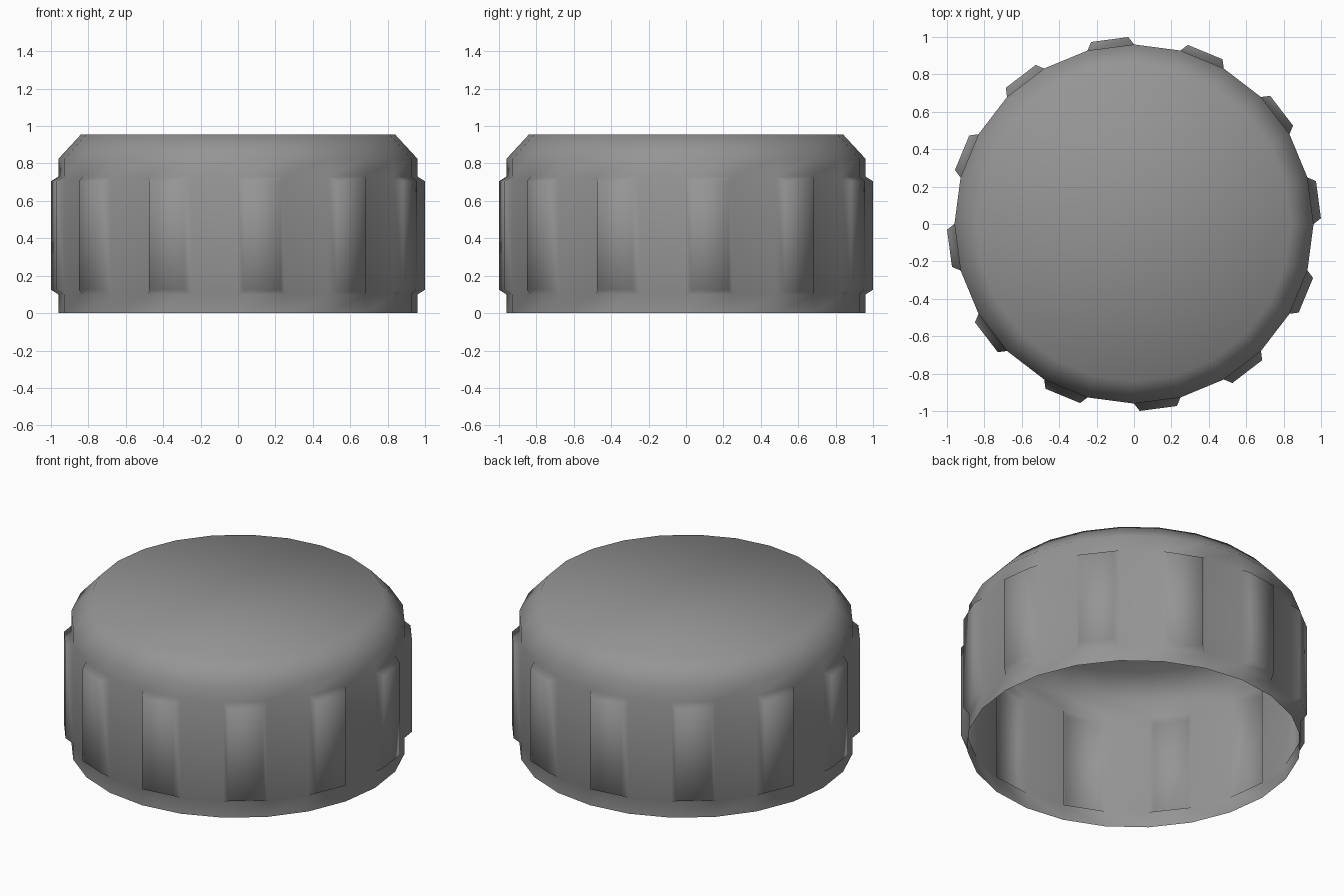
import bpy
import bmesh
from math import cos, sin, tau

old = bpy.data.objects.get("Cube")
if old:
    bpy.data.objects.remove(old, do_unlink=True)

SIDES = 24
# Radius and height of each ring, from the open rim up to the lid
PROFILE = [(0.96, 0), (0.96, 0.10), (0.96, 0.73), (0.96, 0.825), (0.84, 0.955)]
GRIP_BAND = 1

grey = bpy.data.materials.new("grey plastic")
grey.use_nodes = True
colour = (0.3, 0.3, 0.3, 1)
grey.diffuse_color = colour
grey.node_tree.nodes["Principled BSDF"].inputs["Base Color"].default_value = colour

bm = bmesh.new()
rings = [[bm.verts.new((r * cos(tau * i / SIDES), r * sin(tau * i / SIDES), z))
          for i in range(SIDES)] for r, z in PROFILE]

# Thin outer wall and bevelled shoulder, left open at the bottom
grips = []
for band, (low, high) in enumerate(zip(rings, rings[1:])):
    for i in range(SIDES):
        j = (i + 1) % SIDES
        face = bm.faces.new((low[i], low[j], high[j], high[i]))
        if band == GRIP_BAND and i % 2 == 0:
            grips.append(face)

# Flat lid
bm.faces.new(rings[-1])

# Raised grip on every other wall panel
bm.normal_update()
bmesh.ops.inset_individual(bm, faces=grips, thickness=0.025, depth=0.043,
                           use_even_offset=True)
for face in bm.faces:
    face.smooth = True

mesh = bpy.data.meshes.new("ridged_cap")
bm.to_mesh(mesh)
bm.free()
mesh.materials.append(grey)
cap = bpy.data.objects.new("ridged_cap", mesh)
bpy.context.collection.objects.link(cap)
